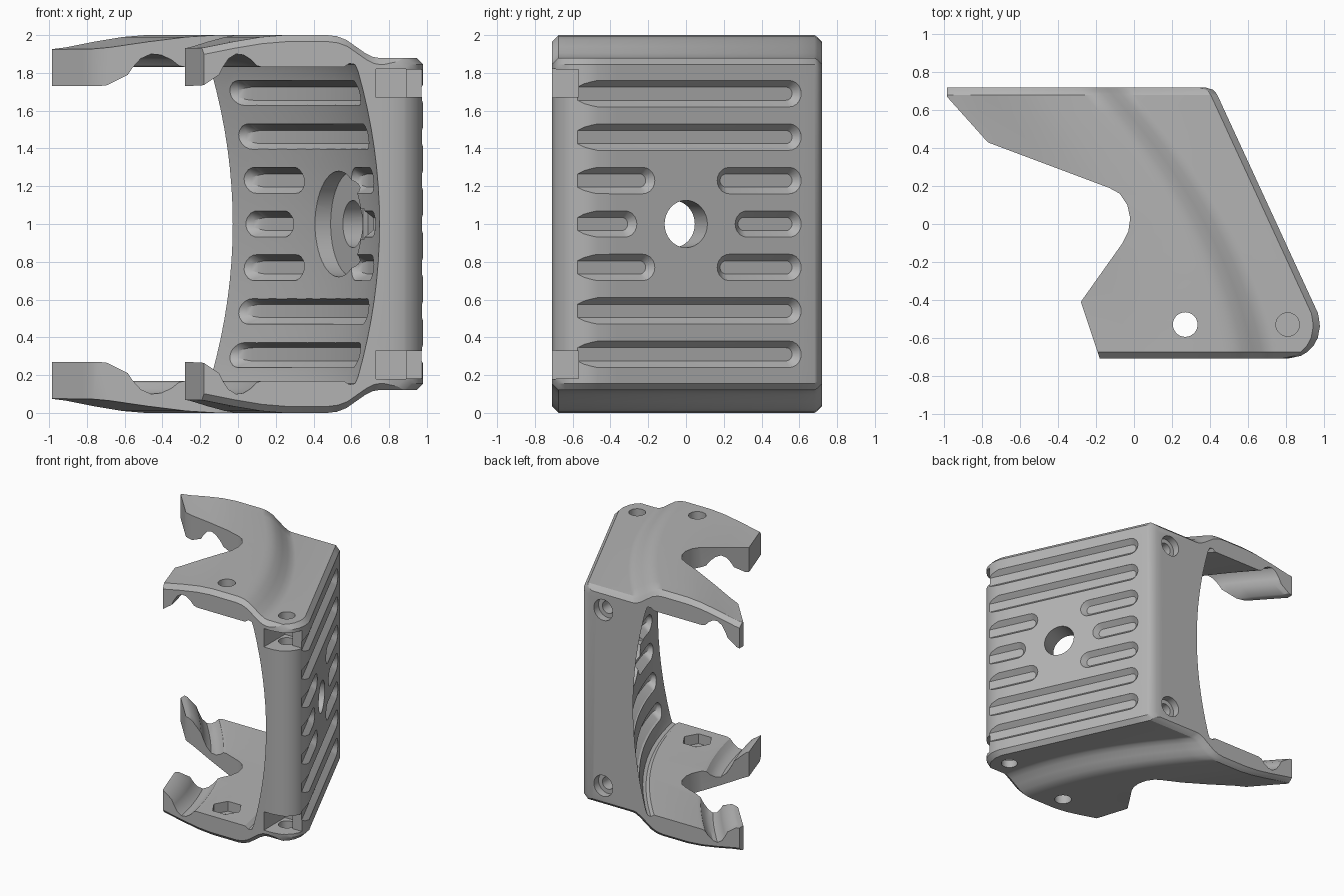
import bpy, bmesh, math
from mathutils import Matrix, Vector

cube = bpy.data.objects.get("Cube")
if cube:
    bpy.data.objects.remove(cube)

grey = bpy.data.materials.new("plain_grey")
grey.use_nodes = True
grey.diffuse_color = (0.45, 0.45, 0.45, 1)
grey.node_tree.nodes["Principled BSDF"].inputs["Base Color"].default_value = (0.45, 0.45, 0.45, 1)


def loft(name, rings):
    """Closed solid through a list of rings with equal point counts."""
    bm = bmesh.new()
    vs = [[bm.verts.new(p) for p in ring] for ring in rings]
    n = len(vs[0])
    for a, b in zip(vs, vs[1:]):
        for i in range(n):
            j = (i + 1) % n
            bm.faces.new((a[i], a[j], b[j], b[i]))
    bm.faces.new(vs[0][::-1])
    bm.faces.new(vs[-1])
    bmesh.ops.recalc_face_normals(bm, faces=bm.faces)
    mesh = bpy.data.meshes.new(name)
    bm.to_mesh(mesh)
    bm.free()
    mesh.materials.append(grey)
    ob = bpy.data.objects.new(name, mesh)
    bpy.context.collection.objects.link(ob)
    return ob


def prism(name, pts, z0, z1, frame=Matrix()):
    return loft(name, [[frame @ Vector((x, y, z)) for x, y in pts] for z in (z0, z1)])


def circle(x, y, r, n=32):
    return [(x + r * math.cos(math.tau * i / n), y + r * math.sin(math.tau * i / n)) for i in range(n)]


def box(x0, x1, y0, y1):
    return [(x0, y0), (x1, y0), (x1, y1), (x0, y1)]


# Plan curves: the bend line, the slanted outer side and the concave inner wall
def bend(y):
    return 0.375 - 0.541 * y - 0.257 * y * y


def outer(y):
    x = 0.753 - 0.461 * y
    if y < -0.469:
        x = 0.81 + math.sqrt(max(0, 0.17 ** 2 - (y + 0.54) ** 2))
    elif y > 0.68:
        x = 0.376 + math.sqrt(max(0, 0.07 ** 2 - (y - 0.65) ** 2))
    return x


def wall(z):
    return 0.12 - 0.12 * ((z - 1) / 0.83) ** 2


# Arm profile, measured from the bend line
TOP = [(-1, 1.91), (-.8, 1.935), (-.65, 1.965), (-.5, 1.99), (-.38, 2), (-.15, 2), (-.1, 1.994),
       (-.05, 1.975), (0, 1.94), (.05, 1.905), (.09, 1.885), (.12, 1.88)]
UNDER = [(-1, 1.73), (-.84, 1.73), (-.81, 1.735), (-.73, 1.79), (-.71, 1.83), (-.68, 1.875), (-.64, 1.9),
         (-.6, 1.895), (-.56, 1.87), (-.53, 1.838), (-.5, 1.83), (-.07, 1.83), (-.04, 1.85), (-.01, 1.845)]


def section(y, drop):
    c, o = bend(y), outer(y)
    top = [(c + d, z - drop) for d, z in TOP]
    top += [(max(o - .035, c + .13), 1.88 - drop), (o, 1.845 - drop)]
    under = [(c + d, z) for d, z in UNDER]
    arc = [(c + wall(z), z) for z in [0.19 + 1.62 * i / 16 for i in range(17)]]
    flip = lambda pts: [(x, 2 - z) for x, z in pts]
    ring = top + flip(top)[::-1] + flip(under) + arc + under[::-1]
    return [(x, y, z) for x, z in ring]


# Bracket body with chamfered front and back rims
rows = [-.71, -.695, -.675, -.64, -.6, -.54, -.5, -.469]
rows += [-.469 + 1.149 * i / 12 for i in range(1, 13)] + [.695, .708, .72]
body = loft("bracket_body", [section(y, max(0, -.675 - y, y - .685)) for y in rows])

cutters = []

# Fork shape between the two prongs
fork = [(-1.5, -1), (-.083, -1), (-.28, -.41), (-.06, -.1), (-.03, -.04), (-.02, .03), (-.035, .1),
        (-.075, .16), (-.13, .19), (-.77, .43), (-.985, .67), (-.985, 1), (-1.5, 1)]
cutters.append(prism("fork_cutter", fork, -1, 3))

# Frame on the slanted face: local x along it, local y up, local z outward
n = Vector((.908, .419, 0))
u = Vector((-.419, .908, 0))
up = Vector((0, 0, 1))
face = Matrix((u, up, n)).transposed().to_4x4()
face.translation = (0.753, 0, 1)


def stadium(a, b, h, r):
    arc = [math.pi * (i / 10 - .5) for i in range(11)]
    right = [(b + r * math.cos(t), h + r * math.sin(t)) for t in arc]
    left = [(a - r * math.cos(t), h - r * math.sin(t)) for t in arc]
    return right + left


def outer_groove(y0, y1, z):
    a, b = y0 / .908 + .07, y1 / .908 - .07
    levels = [(.1, .07), (0, .07), (-.04, .035)]
    rings = [[face @ Vector((x, y, d)) for x, y in stadium(a, b, z - 1, r)] for d, r in levels]
    cutters.append(loft("outer_groove_cutter", rings))


def inner_groove(y0, y1, z):
    rings = []
    ends = [0, .01, .03, .05, .07]
    ys = [y0 + e for e in ends] + [y0 + .07 + (y1 - y0 - .14) * i / 8 for i in range(1, 8)]
    ys += [y1 - e for e in ends[::-1]]
    for y in ys:
        e = min(y - y0, y1 - y, .07) / .07
        s = max(.2, math.sqrt(max(0, 1 - (1 - e) ** 2)))
        x, w = bend(y) + wall(z), .07 * s
        pts = [(-.15, w), (0, w), (.06 * s, w / 2), (.06 * s, -w / 2), (0, -w), (-.15, -w)]
        rings.append([(x + d, y, z + h) for d, h in pts])
    cutters.append(loft("inner_groove_cutter", rings))


# Ribbed grip grooves on both sides of the wall
for k in range(-3, 4):
    z = 1 + .23 * k
    if abs(k) > 1:
        outer_groove(-.78, .61, z)
        inner_groove(-.6, .64, z)
    else:
        gap = .26 if k == 0 else .165
        outer_groove(-.78, -gap, z)
        outer_groove(gap, .61, z)
        inner_groove(-.6, -gap - .08, z)
        inner_groove(gap + .06, .64, z)

# Central hole, round pocket and key notch
cutters.append(prism("centre_hole_cutter", circle(0, 0, .125), -.6, .2, face))
cutters.append(prism("pocket_cutter", circle(0, 0, .28, 48), -.6, -.16, face))
cutters.append(prism("notch_cutter", box(-.33, -.13, -.08, .08), -.5, -.13, face))

# Bolt holes, nut pockets and rear screw holes, mirrored top to bottom
back = Matrix.Rotation(math.radians(-90), 4, 'X')
for s in (1, -1):
    m = Matrix.Translation((0, 0, 1)) @ Matrix.Diagonal((1, 1, s, 1))
    cutters.append(prism("arm_hole_cutter", circle(.27, -.53, .065), .7, 1.2, m))
    cutters.append(prism("hex_pocket_cutter", circle(.27, -.53, .115, 6), .75, .91, m))
    cutters.append(prism("corner_hole_cutter", circle(.81, -.53, .062), .5, 1.1, m))
    cutters.append(prism("nut_slot_cutter", box(.73, .89, -.9, -.44), .67, .82, m))
    cutters.append(prism("side_slot_cutter", box(.86, 1.2, -.9, -.57), .672, .818, m))
    rear = Matrix.Translation((.24, 0, 1 + s * .715)) @ back
    cutters.append(prism("screw_head_cutter", circle(0, 0, .085), .66, .9, rear))
    cutters.append(prism("screw_hole_cutter", circle(0, 0, .05), .5, .8, rear))

# Apply every cut, then discard the cutters
bpy.ops.object.select_all(action='DESELECT')
body.select_set(True)
bpy.context.view_layer.objects.active = body
for c in cutters:
    c.hide_render = True
    mod = body.modifiers.new("cut", 'BOOLEAN')
    mod.operation = 'DIFFERENCE'
    mod.solver = 'EXACT'
    mod.object = c
    bpy.ops.object.modifier_apply(modifier=mod.name)
    bpy.data.objects.remove(c)

bpy.ops.object.shade_smooth_by_angle(angle=math.radians(30))
